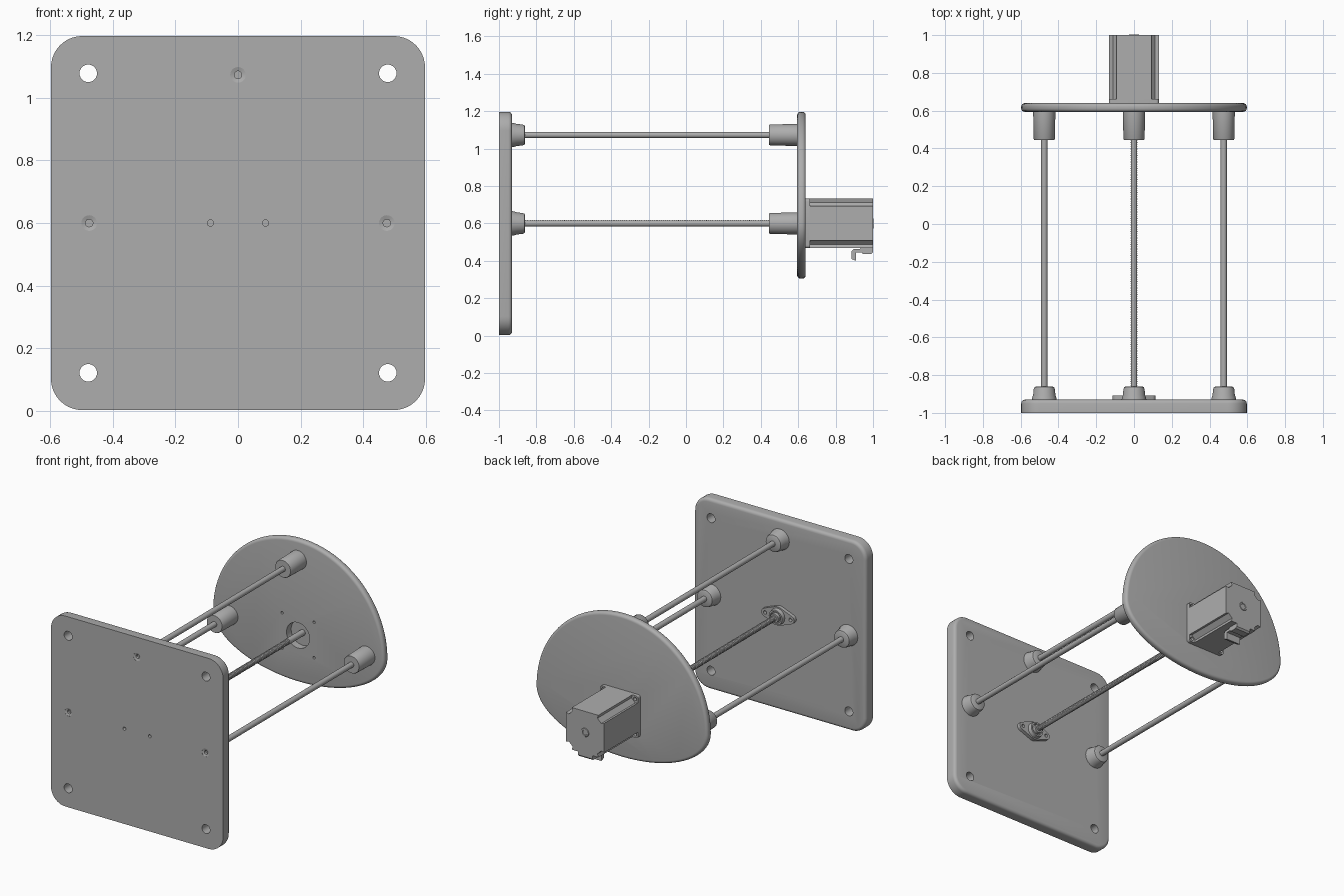
import bpy, bmesh
from math import pi, cos, sin, tau, sqrt, radians
from mathutils import Vector, Matrix

old = bpy.data.objects.get("Cube")
if old:
    bpy.data.objects.remove(old)

grey = bpy.data.materials.new("plain_grey")
grey.use_nodes = True
COLOUR = (0.42, 0.42, 0.42, 1)
grey.diffuse_color = COLOUR
grey.node_tree.nodes["Principled BSDF"].inputs["Base Color"].default_value = COLOUR

MID = 0.6                                             # height of the screw axis
POSTS = {"top": (0, 1.073), "left": (0.475, MID), "right": (-0.475, MID)}


def finish(name, bm):
    """Turn a bmesh into a named object."""
    bmesh.ops.recalc_face_normals(bm, faces=bm.faces[:])
    mesh = bpy.data.meshes.new(name)
    bm.to_mesh(mesh)
    bm.free()
    obj = bpy.data.objects.new(name, mesh)
    bpy.context.collection.objects.link(obj)
    mesh.materials.append(grey)
    return obj


def smooth(obj):
    bpy.ops.object.select_all(action="DESELECT")
    obj.select_set(True)
    bpy.context.view_layer.objects.active = obj
    bpy.ops.object.shade_smooth_by_angle(angle=radians(35))
    return obj


def lathe(name, profile, x, z, sides=32):
    """Spin (radius, y) points about an axis along y."""
    bm = bmesh.new()
    verts = [bm.verts.new((r, y, 0)) for r, y in profile]
    edges = [bm.edges.new(pair) for pair in zip(verts, verts[1:])]
    bmesh.ops.spin(bm, geom=verts + edges, cent=(0, 0, 0), axis=(0, 1, 0),
                   angle=tau, steps=sides)
    bmesh.ops.remove_doubles(bm, verts=bm.verts[:], dist=1e-5)
    bmesh.ops.translate(bm, verts=bm.verts[:], vec=(x, 0, z))
    return smooth(finish(name, bm))


def slab(name, outline, y0, y1, round_ends=(), fillet=0.02):
    """Extrude an (x, z) outline along y, rounding the rim at chosen ends."""
    bm = bmesh.new()
    face = bm.faces.new([bm.verts.new((x, y0, z)) for x, z in outline])
    out = bmesh.ops.extrude_face_region(bm, geom=[face], use_keep_orig=True)
    moved = [g for g in out["geom"] if isinstance(g, bmesh.types.BMVert)]
    bmesh.ops.translate(bm, verts=moved, vec=(0, y1 - y0, 0))
    bmesh.ops.recalc_face_normals(bm, faces=bm.faces[:])
    rim = [e for e in bm.edges
           if any(all(abs(v.co.y - y) < 1e-5 for v in e.verts) for y in round_ends)]
    if rim:
        bmesh.ops.bevel(bm, geom=rim, offset=fillet, segments=4, profile=0.5,
                        affect="EDGES")
    return finish(name, bm)


def drill(obj, holes):
    """Cut round holes (x, z, radius, y0, y1) along y."""
    bm = bmesh.new()
    for x, z, r, y0, y1 in holes:
        place = Matrix.Translation((x, (y0 + y1) / 2, z)) @ Matrix.Rotation(pi / 2, 4, "X")
        bmesh.ops.create_cone(bm, cap_ends=True, segments=24, radius1=r, radius2=r,
                              depth=y1 - y0, matrix=place)
    cutter = finish("hole_cutter", bm)
    cutter.hide_render = True
    mod = obj.modifiers.new("holes", "BOOLEAN")
    mod.object = cutter
    mod.solver = "EXACT"
    bpy.ops.object.select_all(action="DESELECT")
    bpy.context.view_layer.objects.active = obj
    obj.select_set(True)
    bpy.ops.object.modifier_apply(modifier=mod.name)
    bpy.data.objects.remove(cutter)
    return obj


def arc(cx, cz, r, a0, a1, steps):
    return [(cx + r * cos(a0 + (a1 - a0) * i / steps),
             cz + r * sin(a0 + (a1 - a0) * i / steps)) for i in range(steps + 1)]


# Square front plate with rounded corners, rounded over on its inner side
outline = []
for i, (sx, sz) in enumerate([(1, 1), (-1, 1), (-1, -1), (1, -1)]):
    outline += arc(sx * 0.497, MID + sz * 0.497, 0.1, i * pi / 2, (i + 1) * pi / 2, 10)
plate = slab("front_plate", outline, -1, -0.93, round_ends=(-0.93,))
holes = [(sx * 0.478, MID + sz * 0.478, 0.028, -1.1, -0.8)
         for sx in (-1, 1) for sz in (-1, 1)]
holes += [(x, z, 0.025, -1.1, -0.98) for x, z in POSTS.values()]
holes += [(sx * 0.088, MID, 0.01, -1.1, -0.95) for sx in (-1, 1)]
smooth(drill(plate, holes))

# Back plate: half circle above, shallow curve below
outline = [(0.597 * cos(a), MID + (0.597 if a <= pi else 0.295) * sin(a))
           for a in (tau * i / 96 for i in range(96))]
plate = slab("back_plate", outline, 0.594, 0.64, round_ends=(0.594, 0.64), fillet=0.018)
bolts = [(sx * 0.111, MID + sz * 0.111) for sx in (-1, 1) for sz in (-1, 1)]
smooth(drill(plate, [(0, MID, 0.08, 0.5, 0.7)] + [(x, z, 0.008, 0.5, 0.7) for x, z in bolts]))

# Guide rods with their sockets and recessed screws
for side, (x, z) in POSTS.items():
    lathe(side + "_rod", [(0, -0.9), (0.017, -0.9), (0.017, 0.5), (0, 0.5)], x, z, 20)
    lathe(side + "_front_socket",
          [(0, -0.935), (0.066, -0.935), (0.064, -0.92), (0.059, -0.905), (0.056, -0.875),
           (0.052, -0.864), (0.044, -0.86), (0, -0.86)], x, z)
    lathe(side + "_back_socket",
          [(0, 0.6), (0.059, 0.6), (0.056, 0.45), (0.053, 0.445), (0, 0.445)], x, z)
    lathe(side + "_screw", [(0.012, -0.97), (0.012, -0.995), (0.025, -0.999)], x, z, 24)

# Threaded drive screw and the motor shaft it meets
thread = [(0.0, -0.885)]
for i in range(121):
    y = -0.885 + i * 0.0115
    thread += [(0.013, y), (0.0175, y + 0.004), (0.0175, y + 0.007)]
thread.append((0, thread[-1][1]))
lathe("drive_screw", thread, 0, MID, 14)
lathe("motor_shaft", [(0, 0.49), (0.019, 0.49), (0.019, 0.66), (0, 0.66)], 0, MID, 24)

# Two-eared flange bearing: tangents join a big circle to two small ears
big, ear, gap = 0.058, 0.026, 0.088
lean = (pi / 2) - (pi / 2 - 0.37)
outline = (arc(gap, MID, ear, -pi / 2 + lean, pi / 2 - lean, 8)
           + arc(0, MID, big, pi / 2 - lean, pi / 2 + lean, 8)
           + arc(-gap, MID, ear, pi / 2 + lean, 3 * pi / 2 - lean, 8)
           + arc(0, MID, big, 3 * pi / 2 - lean, 3 * pi / 2 + lean, 8))
bearing = slab("bearing_flange", outline, -0.932, -0.908)
smooth(drill(bearing, [(sx * gap, MID, 0.011, -0.95, -0.9) for sx in (-1, 1)]))
lathe("bearing_housing", [(0.05, -0.91), (0.046, -0.885), (0.036, -0.885), (0.034, -0.893),
                          (0.028, -0.893), (0.028, -0.872), (0.016, -0.872)], 0, MID)

# Motor body with notched corners
corner = [(0.132, 0.092), (0.112, 0.086), (0.086, 0.112), (0.092, 0.132)]
outline = []
for i in range(4):
    turn = Matrix.Rotation(i * pi / 2, 2)
    for p in corner:
        q = turn @ Vector(p)
        outline.append((q.x, MID + q.y))
slab("motor_body", outline, 0.66, 1.0)

# Motor mounting flange with bolt holes
outline = []
for i, (sx, sz) in enumerate([(1, 1), (-1, 1), (-1, -1), (1, -1)]):
    outline += arc(sx * 0.117, MID + sz * 0.117, 0.015, i * pi / 2, (i + 1) * pi / 2, 4)
flange = slab("motor_flange", outline, 0.64, 0.663)
smooth(drill(flange, [(x, z, 0.011, 0.6, 0.7) for x, z in bolts]))
lathe("motor_rear_boss", [(0.027, 0.99), (0.027, 1.0), (0.025, 1.003), (0.017, 1.003),
                          (0.015, 0.999)], 0, MID)

# Cable connector hooked under the motor
bm = bmesh.new()
hook = [(1.0, 0.475), (1.0, 0.447), (0.99, 0.437), (0.945, 0.437), (0.94, 0.445),
        (0.91, 0.445), (0.91, 0.4), (0.885, 0.41), (0.885, 0.45), (0.895, 0.462),
        (0.93, 0.462), (0.935, 0.475)]
face = bm.faces.new([bm.verts.new((-0.05, y, z)) for y, z in hook])
out = bmesh.ops.extrude_face_region(bm, geom=[face], use_keep_orig=True)
bmesh.ops.translate(bm, vec=(0.1, 0, 0),
                    verts=[g for g in out["geom"] if isinstance(g, bmesh.types.BMVert)])
finish("cable_connector", bm)
